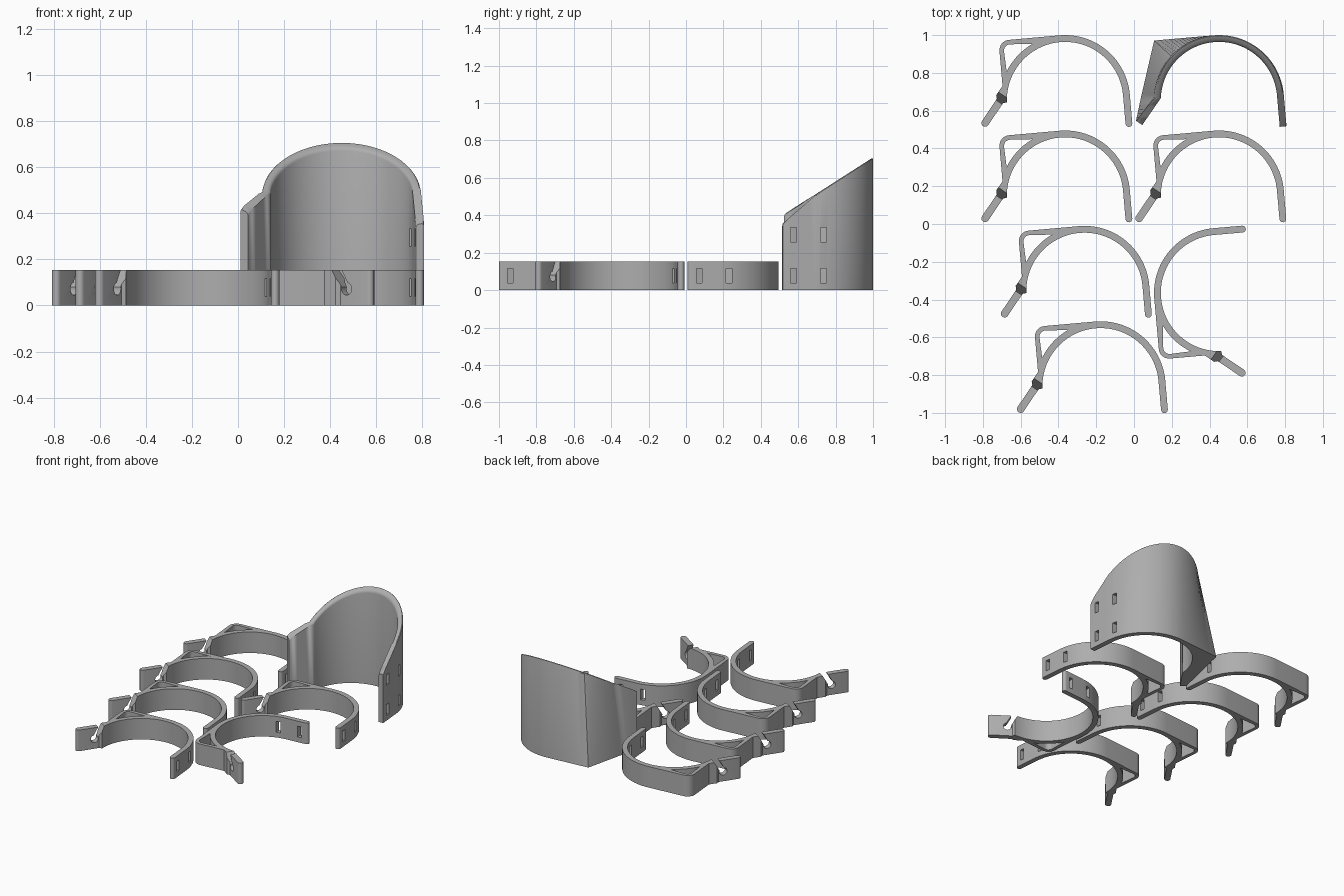
import bpy, bmesh, math
from mathutils import Matrix, Vector

if "Cube" in bpy.data.objects:
    bpy.data.objects.remove(bpy.data.objects["Cube"])

R, RI, H = 0.344, 0.308, 0.153           # band radii and height
W = 0.02                                 # half thickness of the hook tail
T = Vector((-0.423, -0.121))             # tail tip centre
D = Vector((0.56, 0.83)).normalized()    # tail direction, towards the band
N = Vector((-D.y, D.x))                  # tail outward side
TILT = math.radians(5)
DOWN = Vector((math.sin(TILT), -math.cos(TILT)))
LEFT = Vector((-math.cos(TILT), -math.sin(TILT)))
ARM = 0.153                              # straight arm length
CORNER = Vector((-0.352, 0.314))

grey = bpy.data.materials.new("grey_plastic")
grey.diffuse_color = (0.42, 0.42, 0.42, 1)
grey.use_nodes = True
grey.node_tree.nodes["Principled BSDF"].inputs["Base Color"].default_value = grey.diffuse_color


def arc(c, r, a0, a1, n):
    c = Vector(c)
    return [c + r * Vector((math.cos(a), math.sin(a)))
            for a in (math.radians(a0 + (a1 - a0) * i / n) for i in range(n + 1))]


def make(name, bm):
    bmesh.ops.recalc_face_normals(bm, faces=bm.faces)
    me = bpy.data.meshes.new(name)
    bm.to_mesh(me)
    bm.free()
    me.materials.append(grey)
    ob = bpy.data.objects.new(name, me)
    bpy.context.collection.objects.link(ob)
    return ob


def extrude(name, loops, h):
    """Solid from an outline plus optional hole outlines."""
    bm = bmesh.new()
    edges = []
    for pts in loops:
        vs = [bm.verts.new((p[0], p[1], 0)) for p in pts]
        edges += [bm.edges.new((vs[i - 1], vs[i])) for i in range(len(vs))]
    bmesh.ops.triangle_fill(bm, edges=edges, use_beauty=True)
    g = bmesh.ops.extrude_face_region(bm, geom=bm.faces[:])
    bmesh.ops.translate(bm, verts=[v for v in g["geom"] if isinstance(v, bmesh.types.BMVert)],
                        vec=(0, 0, h))
    return make(name, bm)


def box(x0, x1, y0, y1, z0, z1):
    ob = extrude("cutter", [[(x0, y0), (x1, y0), (x1, y1), (x0, y1)]], z1 - z0)
    ob.location.z = z0
    return ob


def cut(ob, cutters):
    for c in cutters:
        c.hide_render = True
        m = ob.modifiers.new("cut", "BOOLEAN")
        m.operation, m.solver, m.object = "DIFFERENCE", "EXACT", c
    bpy.context.view_layer.update()
    dg = bpy.context.evaluated_depsgraph_get()
    me = bpy.data.meshes.new_from_object(ob.evaluated_get(dg))
    ob.modifiers.clear()
    ob.data = me
    for c in cutters:
        bpy.data.objects.remove(c)
    bpy.ops.object.select_all(action="DESELECT")
    ob.select_set(True)
    bpy.context.view_layer.objects.active = ob
    bpy.ops.object.shade_smooth_by_angle(angle=math.radians(30))


def strap_slots(levels):
    return [box(0.25, 0.45, y - 0.015, y + 0.015, z - 0.039, z + 0.039)
            for y in (-0.081, 0.079) for z in levels]


# clip outline: arm, band, squared corner, hook tail
def fillet(corner, r):
    # quarter round between the top line and the left wall
    c = corner - LEFT * r + DOWN * r
    return arc(c, r, 95, 185, 8)


dir5 = Vector((math.cos(TILT), math.sin(TILT)))
arm_mid = dir5 * (R + RI) / 2 + DOWN * ARM
outline = arc(arm_mid, (R - RI) / 2, 185, 365, 8)            # rounded arm end
outline += arc((0, 0), R, 5, 95, 28)
outline += fillet(CORNER, 0.055)
outline += [CORNER + DOWN * 0.24, T + D * 0.155 + N * 0.034, T + D * 0.14 + N * W]
tip = math.degrees(math.atan2(N.y, N.x))
outline += arc(T, W, tip, tip + 180, 8)                      # rounded tail tip
outline += [T + D * 0.14 - N * W, T + D * 0.155 - N * 0.034]
outline += arc((0, 0), RI, 178, 5, 48)

# triangular opening behind the corner
hole = arc((0, 0), R, 154, 120, 10)
hole += fillet(CORNER - LEFT * 0.024 + DOWN * 0.024, 0.033)

clip = extrude("clip_1", [outline, hole], H)

# slanted hook notch through the tail, open at the top
tilt = 60
notch = arc((0.107, 0.072), 0.027, tilt + 42, tilt + 318, 16)
axis = Vector((math.cos(math.radians(tilt)), math.sin(math.radians(tilt))))
notch += [notch[-1] + axis * 0.12, notch[0] + axis * 0.12]
hook = extrude("cutter", [notch], 0.14)
hook.matrix_world = Matrix(((D.x, 0, N.x, T.x - N.x * 0.07),
                            (D.y, 0, N.y, T.y - N.y * 0.07),
                            (0, 1, 0, 0), (0, 0, 0, 1)))
cut(clip, strap_slots([0.077]) + [hook])
clip.location = (-0.365, 0.656, 0)

# remaining clips share the same mesh
places = [(-0.365, 0.151, 0), (0.45, 0.151, 0), (-0.262, -0.354, 0),
          (-0.177, -0.859, 0), (0.45, -0.365, 90)]
for i, (x, y, a) in enumerate(places):
    ob = bpy.data.objects.new(f"clip_{i + 2}", clip.data)
    bpy.context.collection.objects.link(ob)
    ob.location = (x, y, 0)
    ob.rotation_euler.z = math.radians(a)


# tall guard: squared foot blending up into a round slanted rim
edge_n = Vector((-0.974, 0.226))


def foot(a):
    """Foot outline point at an angle around the band centre."""
    u = Vector((math.cos(a), math.sin(a)))
    if a < math.radians(95):
        return u * R
    d = R / max(math.cos(a - math.radians(95)), 1e-3)
    k = edge_n.dot(u)
    if k > 0.01:
        d = min(d, 0.4056 / k)
    return u * d


def rim_z(p):
    s = p.y + 0.141
    drop = 0.045 * max(0, 1 - s / 0.2) if p.x > 0 else 0
    return 0.40 + 0.64 * s - drop


a_end = math.radians(178)
sections = []                                # inner, foot outer, rim outer
in_end, out_end = arc((0, 0), RI, 178, 178, 1)[0], arc((0, 0), R, 178, 178, 1)[0]
tail_in, tail_out = T - N * W, T + N * W
for i in range(6):
    t = i / 6
    sections.append((tail_in.lerp(in_end, t), tail_out.lerp(foot(a_end), t),
                     tail_out.lerp(out_end, t)))
for i in range(65):
    a = math.radians(178 - 173 * i / 64)
    u = Vector((math.cos(a), math.sin(a)))
    sections.append((u * RI, foot(a), u * R))
for i in range(1, 7):
    s = DOWN * (ARM + 0.016) * i / 6
    sections.append((dir5 * RI + s, dir5 * R + s, dir5 * R + s))

bm = bmesh.new()
rings = []
for inner, low, top in sections:
    zi, zo = rim_z(inner), rim_z(top)
    rings.append([bm.verts.new((p.x, p.y, z)) for p, z in
                  ((inner, 0), (low, 0), (top, zo), (inner, zi - 0.004))])
for a, b in zip(rings, rings[1:]):
    for k in range(4):
        j = (k + 1) % 4
        bm.faces.new((a[k], a[j], b[j], b[k]))
bm.faces.new(rings[0])
bm.faces.new(rings[-1])
rim = [bm.edges.get((a[k], b[k])) for a, b in zip(rings, rings[1:]) for k in (2, 3)]
bmesh.ops.bevel(bm, geom=rim, offset=0.012, segments=3, profile=0.5, affect="EDGES")
guard = make("guard", bm)
cut(guard, strap_slots([0.077, 0.295]))
guard.location = (0.45, 0.656, 0)
